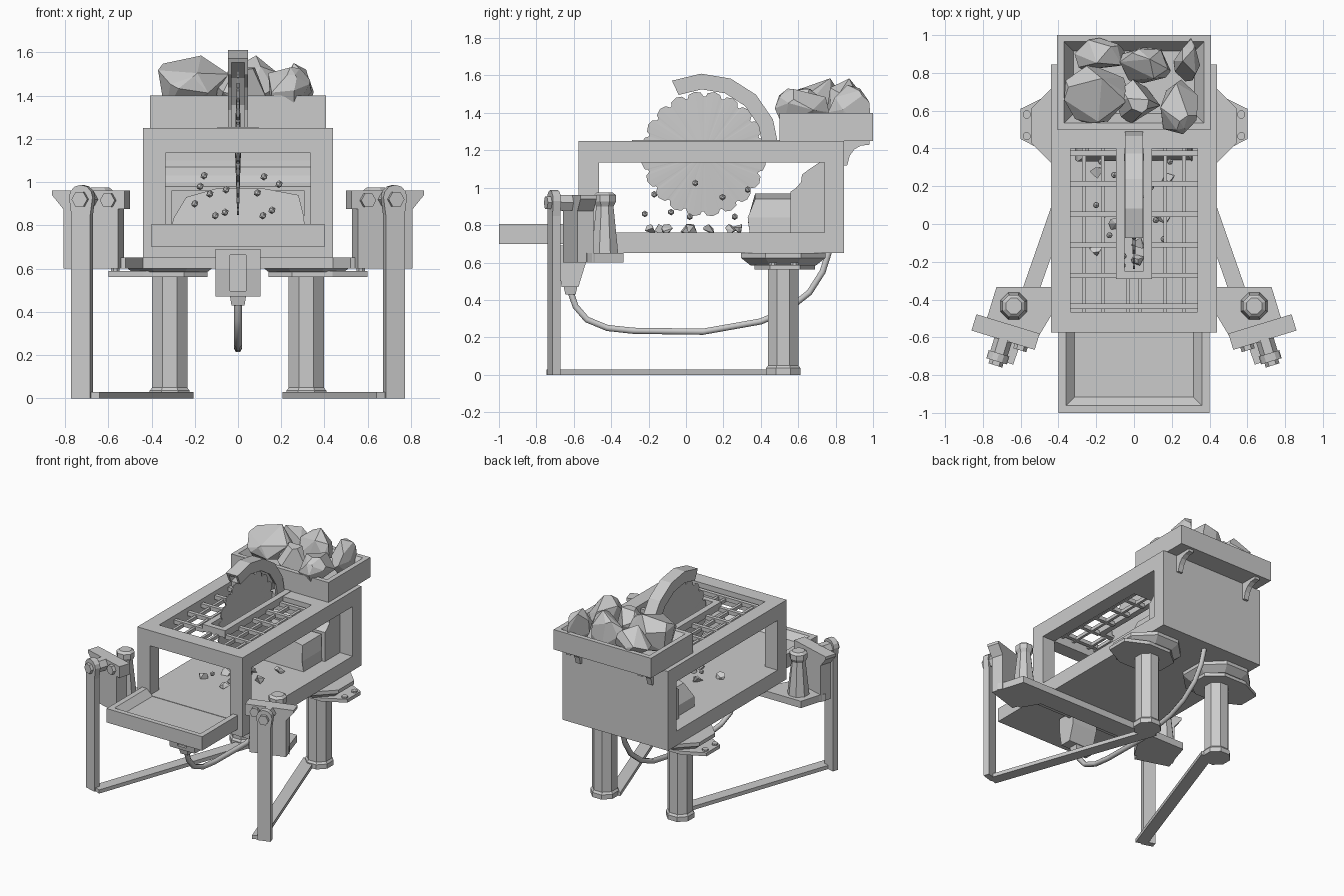
import bpy, bmesh, math, random
from mathutils import Vector

if "Cube" in bpy.data.objects:
    bpy.data.objects.remove(bpy.data.objects["Cube"])

grey = bpy.data.materials.new("plain_grey")
grey.diffuse_color = (0.6, 0.6, 0.6, 1)
grey.use_nodes = True
grey.node_tree.nodes["Principled BSDF"].inputs["Base Color"].default_value = grey.diffuse_color


def finish(name, bm, mirror=False):
    bmesh.ops.recalc_face_normals(bm, faces=bm.faces)
    me = bpy.data.meshes.new(name)
    bm.to_mesh(me)
    bm.free()
    me.materials.append(grey)
    ob = bpy.data.objects.new(name, me)
    bpy.context.collection.objects.link(ob)
    if mirror:
        ob.modifiers.new("mirror", 'MIRROR')
    return ob


def loft(name, rings, mirror=False):
    """Skin a list of equal-length rings and cap both ends."""
    bm = bmesh.new()
    vs = [[bm.verts.new(p) for p in r] for r in rings]
    n = len(rings[0])
    for a, b in zip(vs, vs[1:]):
        for i in range(n):
            j = (i + 1) % n
            bm.faces.new((a[i], a[j], b[j], b[i]))
    bm.faces.new(vs[0])
    bm.faces.new(vs[-1])
    return finish(name, bm, mirror)


def prism(name, pts, axis, a, b, mirror=False):
    put = {'x': lambda p, d: (d, p[0], p[1]),
           'y': lambda p, d: (p[0], d, p[1]),
           'z': lambda p, d: (p[0], p[1], d)}[axis]
    return loft(name, [[put(p, d) for p in pts] for d in (a, b)], mirror)


def box(name, x0, x1, y0, y1, z0, z1, mirror=False):
    return prism(name, [(x0, y0), (x1, y0), (x1, y1), (x0, y1)], 'z', z0, z1, mirror)


def turned(name, cx, cy, profile, n=8, mirror=False):
    """Faceted upright column from (radius, z) pairs."""
    k = [math.tau * (i + .5) / n for i in range(n)]
    return loft(name, [[(cx + r * math.cos(a), cy + r * math.sin(a), z) for a in k]
                       for r, z in profile], mirror)


def cut(ob, cutter):
    m = ob.modifiers.new("cut", 'BOOLEAN')
    m.operation, m.solver, m.object = 'DIFFERENCE', 'EXACT', cutter
    bpy.context.view_layer.objects.active = ob
    bpy.ops.object.modifier_apply(modifier=m.name)
    bpy.data.objects.remove(cutter)


def rock(name, c, size, seed, n=16):
    """Convex chunk that exactly fills the given size."""
    rnd = random.Random(seed)
    pts = [Vector([rnd.gauss(0, 1) for _ in range(3)]).normalized() for _ in range(n)]
    lo = [min(p[i] for p in pts) for i in range(3)]
    hi = [max(p[i] for p in pts) for i in range(3)]
    bm = bmesh.new()
    for p in pts:
        bm.verts.new([c[i] + size[i] * ((p[i] - lo[i]) / (hi[i] - lo[i]) - .5) for i in range(3)])
    bmesh.ops.convex_hull(bm, input=bm.verts)
    bmesh.ops.dissolve_limit(bm, angle_limit=.25, verts=bm.verts, edges=bm.edges)
    return finish(name, bm)


# Main housing: solid block opened at the sides, front and top
body = box("housing", -.44, .44, -.575, .845, .65, 1.25)
cut(body, box("c1", -.6, .6, -.465, .74, .76, 1.135))
cut(body, box("c2", -.335, .335, -.7, -.4, .76, 1.135))
cut(body, box("c3", -.335, .335, -.465, .4, 1.0, 1.4))

# Inner chute at the back with the big rock coming out
chute = prism("chute", [(.745, .755), (.56, .755), (.56, .98), (.585, .995), (.615, 1.03), (.62, 1.07),
                        (.66, 1.1), (.72, 1.14), (.745, 1.14)], 'x', -.335, .335)
cut(chute, box("c4", -.305, .305, .5, .7, .77, .96))
loft("large_rock", [[(-.31, y0, .76), (.31, y0, .76), (.305, y1, .84), (.28, y2, .94), (.12, y2, .97),
                     (-.1, y2, .97), (-.24, y2, .93), (-.3, y1, .83)]
                    for y0, y1, y2 in ((.34, .33, .37), (.69, .69, .69))])

# Front tray
prism("tray", [(-.4, .7), (.4, .7), (.4, .805), (.36, .805), (.315, .757), (-.315, .757), (-.36, .805),
               (-.4, .805)], 'y', -.965, -.57)
prism("tray_front_rim", [(-1, .7), (-1, .805), (-.962, .805), (-.915, .755), (-.915, .7)], 'x', -.4, .4)

# Hopper with sloping inner walls
def rect(x, y0, y1, z):
    return [(-x, y0, z), (x, y0, z), (x, y1, z), (-x, y1, z)]

loft("hopper", [rect(.407, .5, 1, 1.25), rect(.407, .5, 1, 1.4), rect(.37, .535, .965, 1.4),
                rect(.32, .585, .915, 1.31)])
prism("hopper_bracket", [(.84, 1.12), (.862, 1.12), (.875, 1.17), (.9, 1.205), (.935, 1.225), (.98, 1.23),
                         (.98, 1.255), (.84, 1.255)], 'x', .28, .32, True)
for i, (x, y, z, sx, sy, sz) in enumerate([
        (-.2, .69, 1.45, .34, .31, .27), (-.18, .9, 1.42, .27, .17, .24), (.06, .84, 1.45, .27, .19, .27),
        (.28, .87, 1.42, .14, .23, .26), (.02, .65, 1.41, .24, .23, .24), (.24, .62, 1.42, .2, .29, .22)]):
    rock("hopper_rock", (x, y, z), (sx, sy, sz), 11 + i, 18)

# Grate bars and slotted blade guide
for i in range(6):
    y = .375 - .162 * i
    if y > -.28:
        box("grate_cross_bar", .09, .34, y - .014, y + .014, 1.19, 1.22, True)
    else:
        box("grate_cross_bar", -.34, .34, y - .014, y + .014, 1.19, 1.22)
for x in (.165, .265):
    box("grate_long_bar", x - .01, x + .01, -.47, .41, 1.185, 1.21, True)
box("grate_middle_bar", .02, .04, -.47, -.28, 1.185, 1.21, True)
prism("blade_guide", [(-.095, .5), (-.095, -.29), (.095, -.29), (.095, .5), (.05, .5), (.05, -.25),
                      (-.05, -.25), (-.05, .5)], 'z', 1.2, 1.254)

# Toothed saw blade, thicker toward the hub
teeth = 20
rim = []
for i in range(teeth):
    for f, r in ((0, .307), (.15, .328), (.45, .336), (.8, .326), (.88, .309)):
        a = math.tau * (i + f) / teeth
        rim.append((.095 + r * math.cos(a), 1.18 + r * math.sin(a)))
blade = prism("saw_blade", rim, 'x', -.004, .004)
bm = bmesh.new()
bm.from_mesh(blade.data)
bmesh.ops.poke(bm, faces=[f for f in bm.faces if len(f.verts) > 4], offset=.011)
bm.to_mesh(blade.data)
bm.free()

# Curved hollow guard over the blade
section = [(-.047, .318), (-.047, .402), (.047, .402), (.047, .318), (.03, .318), (.03, .38), (-.03, .38),
           (-.03, .318)]
loft("blade_guard", [[(x, .095 + r * math.cos(a), 1.208 + r * math.sin(a)) for x, r in section]
                     for a in [math.radians(115 - 23 * k) for k in range(6)]])

# Flying fragments and floor rubble
for x, y, z in [(-.157, .05, 1.03), (-.175, .33, .98), (-.13, -.06, .945), (-.055, -.17, .965), (-.06, -.22, .86),
                (-.105, .26, .845), (-.2, .1, .9), (.12, .05, 1.025), (.19, .33, .99), (.09, .195, .95),
                (.157, -.08, .87), (.115, .02, .845)]:
    bm = bmesh.new()
    bmesh.ops.create_icosphere(bm, subdivisions=1, radius=.018)
    bmesh.ops.translate(bm, verts=bm.verts, vec=(x, y, z))
    finish("fragment", bm)
for i, (x, y) in enumerate([(-.2, -.14), (.02, -.1), (-.1, .0), (.16, .03), (.02, .12), (-.2, .27), (.18, .24),
                            (.02, -.19)]):
    rock("rubble", (x, y, .778), (.07, .06, .055), 40 + i, 9)

# Rear legs with collars, flanges and bolts
turned("rear_leg", .316, .52, [(.1, 0), (.1, .035), (.088, .05), (.088, .58)], 8, True)
turned("rear_collar", .316, .52, [(.19, .585), (.245, .625), (.245, .652)], 8, True)
prism("rear_flange", [(.6, .61), (.6, .45), (.437, .365), (.25, .365), (.14, .45), (.14, .6), (.25, .69),
                      (.437, .69)], 'z', .562, .588, True)
for y in (.465, .58):
    turned("flange_bolt", .568, y, [(.022, .58), (.022, .6)], 8, True)

# Front cross plate
half = [(.44, -.487), (.52, -.62), (.8, -.53), (.775, -.487), (.728, -.333)]
prism("front_cross_plate", half + [(-x, y) for x, y in reversed(half)], 'z', .6, .652)
turned("front_post", .637, -.434, [(.077, .65), (.072, .7), (.05, .9), (.064, .925), (.064, .96), (.045, .975)],
       8, True)

# Angled front leg assemblies, built in their own turned frame
U, N, C = Vector((.956, .292, 0)), Vector((.292, -.956, 0)), Vector((.68, -.572, 0))


def angled(name, pts, t0, t1):
    loft(name, [[C + U * u + N * t + Vector((0, 0, z)) for u, z in pts] for t in (t0, t1)], True)


def disc(r, z, n):
    return [(r * math.cos(math.tau * i / n), z + r * math.sin(math.tau * i / n)) for i in range(n)]


angled("leg_mount", [(-.145, .6), (.12, .6), (.12, .875), (.175, .94), (.175, .96), (-.175, .96), (-.175, .875),
                     (-.145, .875)], -.045, .045)
angled("leg_pivot", disc(.048, .92, 6), .04, .125)
angled("leg_pivot_cap", disc(.038, .92, 6), .155, .185)
arc = [(.057 * math.cos(a), .93 + .057 * math.sin(a)) for a in [math.pi * k / 6 for k in range(7)]]
angled("front_leg", [(-.046, 0), (.046, 0), (.046, .85)] + arc + [(-.046, .85)], .118, .162)
angled("mount_nut", disc(.036, .915, 6)[::-1] and [(u - .1, z) for u, z in disc(.036, .915, 6)], .04, .07)

# Foot bar joining front and rear legs
prism("foot_bar", [(.72, -.715), (.64, -.745), (.205, .49), (.29, .515)], 'z', 0, .028, True)

# Hose box, nozzle and hose underneath
def rect2(x, y0, y1, z):
    return rect(x, y0, y1, z)

hose_box = loft("hose_box", [rect2(.105, -.665, -.575, .47), rect2(.105, -.685, -.535, .6),
                             rect2(.105, -.685, -.535, .69)])
cut(hose_box, box("c5", -.038, .038, -.75, -.65, .495, .663))
loft("hose_nozzle", [rect2(.03, -.645, -.59, .43), rect2(.038, -.655, -.58, .475)])
cu = bpy.data.curves.new("hose", 'CURVE')
cu.dimensions, cu.bevel_depth, cu.bevel_resolution, cu.use_fill_caps = '3D', .019, 1, True
path = [(-.62, .45), (-.59, .365), (-.53, .295), (-.42, .25), (-.28, .235), (.09, .23), (.4, .285), (.54, .345),
        (.66, .44), (.73, .55), (.765, .66)]
sp = cu.splines.new('POLY')
sp.points.add(len(path) - 1)
for p, (y, z) in zip(sp.points, path):
    p.co = (0, y, z, 1)
cu.materials.append(grey)
hose = bpy.data.objects.new("hose", cu)
bpy.context.collection.objects.link(hose)
bpy.context.view_layer.objects.active = hose
hose.select_set(True)
bpy.ops.object.convert(target='MESH')
